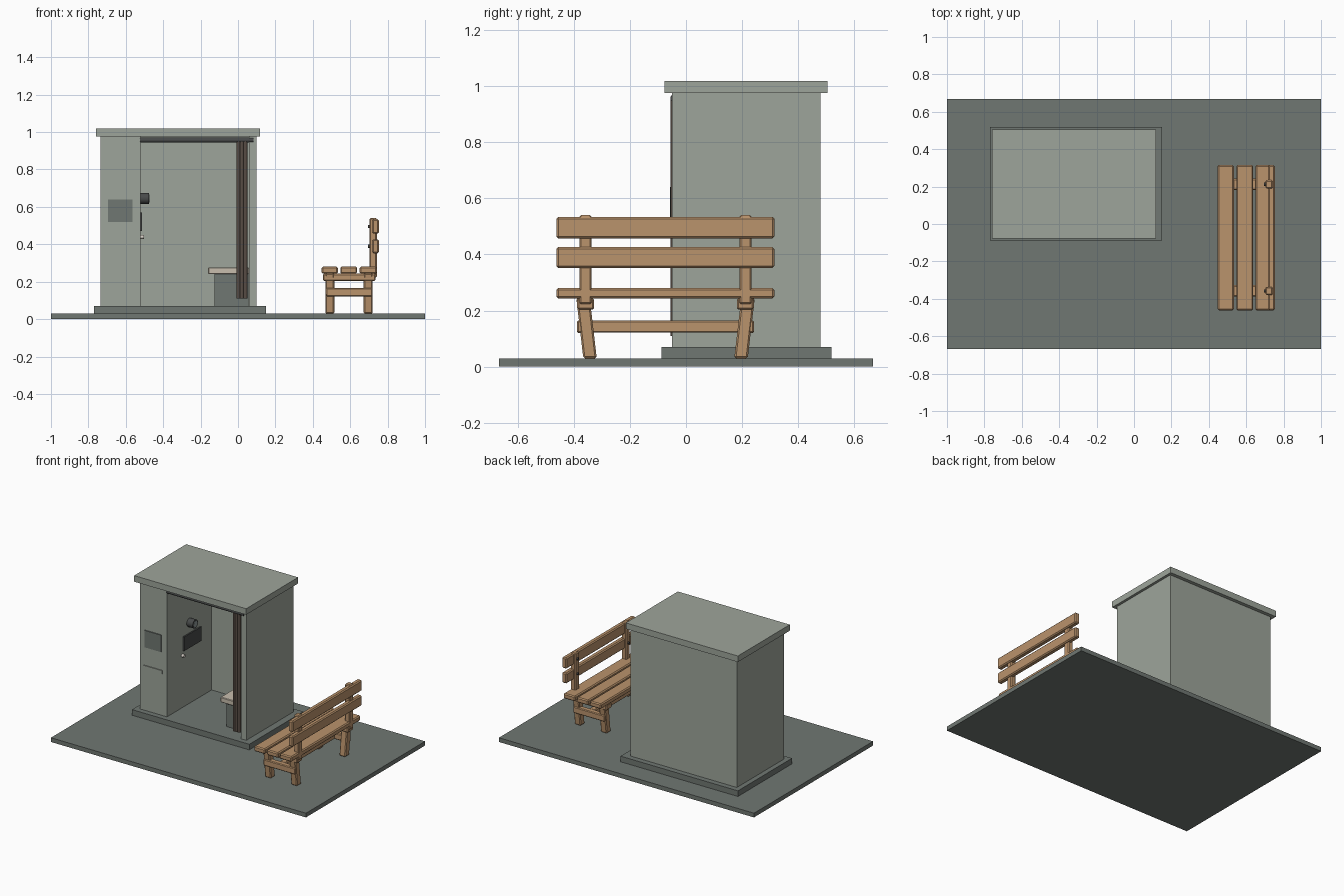
import bpy
import math
from mathutils import Vector

if "Cube" in bpy.data.objects:
    bpy.data.objects.remove(bpy.data.objects["Cube"])


def material(name, rgb):
    """Flat colour given as 0-255 display values."""
    m = bpy.data.materials.new(name)
    lin = [((c / 255 + 0.055) / 1.055) ** 2.4 for c in rgb]
    m.diffuse_color = (*lin, 1)
    m.use_nodes = True
    m.node_tree.nodes["Principled BSDF"].inputs["Base Color"].default_value = m.diffuse_color
    return m


WALL = material("pale grey green", (158, 165, 155))
BASE = material("dark grey green", (112, 119, 114))
METAL = material("dark metal", (72, 74, 74))
CURTAIN = material("dark brown cloth", (88, 77, 69))
SEAT = material("beige", (200, 190, 174))
WOOD = material("warm wood", (186, 147, 108))
LENS = material("lens grey", (140, 150, 150))
KNOB = material("off white", (215, 208, 200))


def box(name, x, y, z, mat, bevel=0.0, lean=0.0):
    """Box from (min, max) ranges; lean shifts the bottom face along y."""
    bpy.ops.mesh.primitive_cube_add(size=1)
    ob = bpy.context.object
    ob.name = name
    for v in ob.data.vertices:
        bottom = v.co.z < 0
        p = [r[0] if c < 0 else r[1] for r, c in zip((x, y, z), v.co)]
        if bottom:
            p[1] += lean
        v.co = p
    ob.data.materials.append(mat)
    if bevel:
        mod = ob.modifiers.new("edge", "BEVEL")
        mod.width = bevel
        mod.segments = 1
    return ob


def rod(name, a, b, r, mat, sides=16):
    a, b = Vector(a), Vector(b)
    bpy.ops.mesh.primitive_cylinder_add(vertices=sides, radius=r, depth=(b - a).length,
                                        location=(a + b) / 2)
    ob = bpy.context.object
    ob.name = name
    ob.rotation_euler = (b - a).to_track_quat('Z', 'Y').to_euler()
    ob.data.materials.append(mat)
    bpy.ops.object.shade_smooth_by_angle(angle=math.radians(40))
    return ob


# Ground slab and booth plinth
box("ground_slab", (-1, 1), (-0.667, 0.667), (0, 0.03), BASE)
box("booth_plinth", (-0.77, 0.15), (-0.088, 0.518), (0.03, 0.07), BASE)

# Booth shell: machine cabinet, back, right wall, roof
box("cabinet", (-0.735, -0.522), (-0.05, 0.48), (0.07, 0.975), WALL)
box("back_wall", (-0.522, 0.058), (0.45, 0.48), (0.07, 0.975), WALL)
box("right_wall", (0.058, 0.10), (-0.05, 0.48), (0.07, 0.975), WALL)
box("roof", (-0.76, 0.118), (-0.077, 0.505), (0.975, 1.018), WALL)

# Outside panel and delivery slot
box("outer_screen", (-0.695, -0.565), (-0.057, -0.05), (0.52, 0.64), BASE)
box("delivery_slot", (-0.705, -0.557), (-0.056, -0.05), (0.367, 0.39), WALL)

# Camera, screen and knob on the inner cabinet face
rod("camera_body", (-0.522, 0.2, 0.645), (-0.475, 0.2, 0.645), 0.03, METAL, 24)
rod("camera_lens", (-0.476, 0.2, 0.645), (-0.473, 0.2, 0.645), 0.021, LENS, 24)
box("inner_screen", (-0.522, -0.512), (0.13, 0.32), (0.47, 0.57), METAL)
rod("coin_knob", (-0.522, 0.12, 0.44), (-0.503, 0.12, 0.44), 0.011, KNOB)

# Sitting bench inside the booth
box("booth_seat", (-0.16, 0.058), (0.03, 0.36), (0.24, 0.277), SEAT, 0.004)
box("seat_pedestal", (-0.125, 0.055), (0.05, 0.34), (0.07, 0.24), BASE)

# Curtain rail and gathered curtain
rod("curtain_rail", (-0.525, -0.043, 0.957), (0.083, -0.043, 0.957), 0.013, METAL)
for x in (0.003, 0.021, 0.039):
    rod("curtain_fold", (x, -0.043, 0.11), (x, -0.043, 0.957), 0.0115, CURTAIN, 12)

# Wooden bench: seat planks and back slats
for x0, x1 in ((0.447, 0.534), (0.547, 0.637), (0.65, 0.742)):
    box("seat_plank", (x0, x1), (-0.462, 0.315), (0.243, 0.28), WOOD, 0.007)
for z0, z1 in ((0.352, 0.426), (0.457, 0.534)):
    box("back_slat", (0.717, 0.753), (-0.462, 0.315), (z0, z1), WOOD, 0.007)

# Bench end frames, mirrored about the bench middle
MID = -0.073
for s in (-1, 1):
    def span(a, b):
        return tuple(sorted((MID + s * a, MID + s * b)))

    for x0 in (0.467, 0.672):
        box("bench_leg", (x0, x0 + 0.048), span(0.27, 0.318), (0.03, 0.245),
            WOOD, 0.006, lean=-s * 0.025)
    box("seat_bearer", (0.455, 0.735), span(0.254, 0.315), (0.203, 0.243), WOOD, 0.006)
    box("end_stretcher", (0.47, 0.718), span(0.275, 0.315), (0.12, 0.165), WOOD, 0.005)
    box("back_post", (0.703, 0.742), span(0.263, 0.307), (0.223, 0.54), WOOD, 0.006)
    for z in (0.39, 0.495):
        yc = MID + s * 0.285
        rod("post_bolt", (0.695, yc, z), (0.705, yc, z), 0.009, METAL, 10)

# Long stretcher joining both end frames
box("long_stretcher", (0.572, 0.617), (MID - 0.28, MID + 0.28), (0.121, 0.164), WOOD, 0.005)
